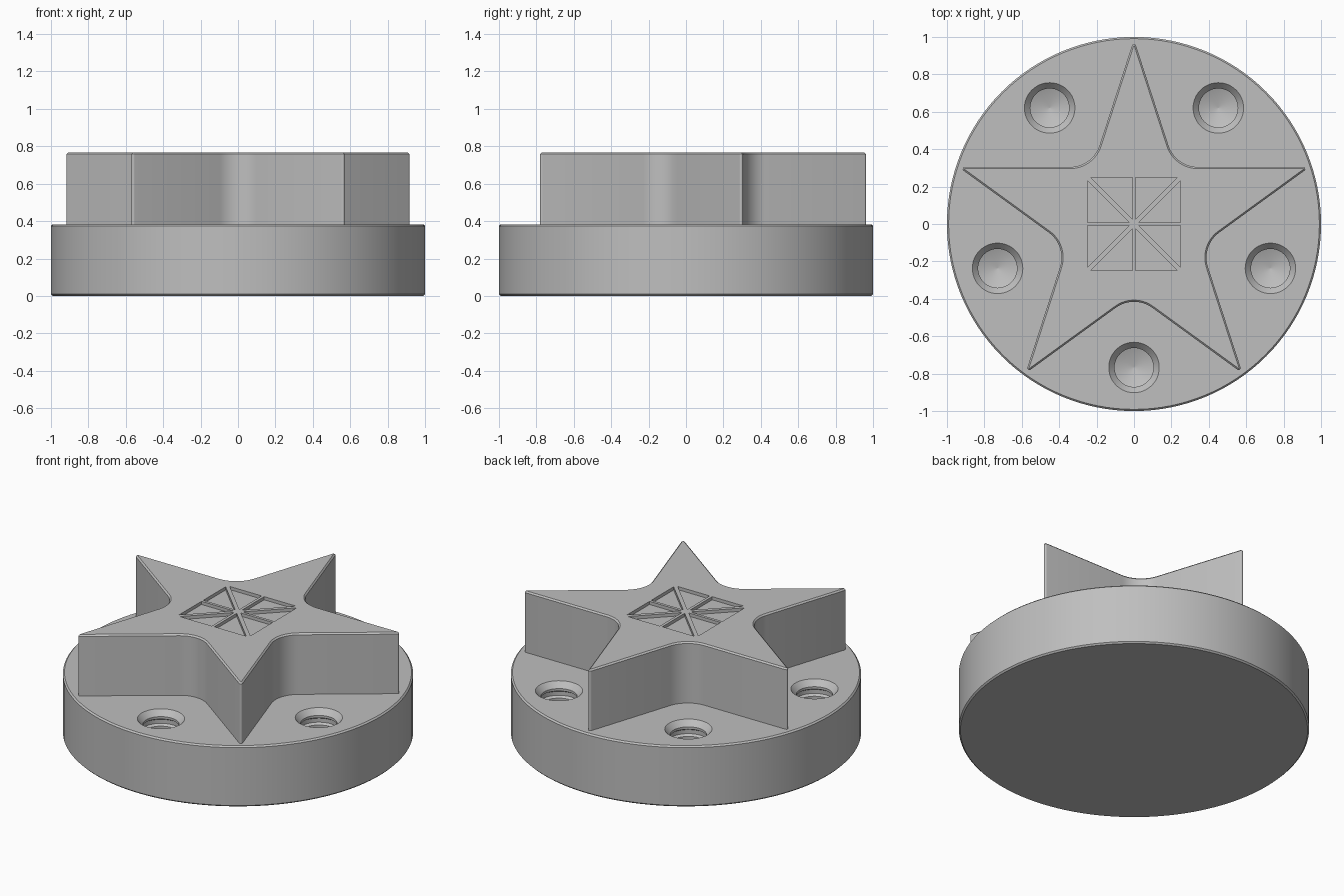
import bpy, bmesh
from math import sin, cos, tan, pi, radians
from mathutils import Vector, Matrix

cube = bpy.data.objects.get("Cube")
if cube:
    bpy.data.objects.remove(cube, do_unlink=True)

BASE_TOP, STAR_TOP = 0.383, 0.767
BEVEL = 0.009

metal = bpy.data.materials.new("plain grey")
grey = (0.52, 0.52, 0.52, 1)
metal.diffuse_color = grey
metal.use_nodes = True
metal.node_tree.nodes["Principled BSDF"].inputs["Base Color"].default_value = grey


def loft(bm, rings):
    """Skin a stack of equal-length closed rings and cap both ends."""
    loops = [[bm.verts.new(p) for p in ring] for ring in rings]
    n = len(loops[0])
    for a, b in zip(loops, loops[1:]):
        for i in range(n):
            j = (i + 1) % n
            bm.faces.new((a[i], a[j], b[j], b[i]))
    bm.faces.new(loops[0][::-1])
    bm.faces.new(loops[-1])


def circle(r, z, n, centre=(0, 0)):
    return [(centre[0] + r * cos(2 * pi * i / n), centre[1] + r * sin(2 * pi * i / n), z)
            for i in range(n)]


def finish(name, bm):
    bmesh.ops.recalc_face_normals(bm, faces=bm.faces)
    mesh = bpy.data.meshes.new(name)
    bm.to_mesh(mesh)
    bm.free()
    ob = bpy.data.objects.new(name, mesh)
    bpy.context.collection.objects.link(ob)
    mesh.materials.append(metal)
    return ob


def cut(ob, cutter):
    """Subtract the cutter, bake the result and drop the cutter."""
    mod = ob.modifiers.new("cut", 'BOOLEAN')
    mod.operation, mod.solver, mod.object = 'DIFFERENCE', 'EXACT', cutter
    deps = bpy.context.evaluated_depsgraph_get()
    mesh = bpy.data.meshes.new_from_object(ob.evaluated_get(deps))
    ob.modifiers.clear()
    ob.data = mesh
    bpy.data.objects.remove(cutter, do_unlink=True)


def smooth(ob):
    ob.data.shade_smooth()
    ob.data.set_sharp_from_angle(angle=radians(30))


def star_outline(z, inset=0.0):
    """Five-pointed star with rounded tips and wide fillets in the notches."""
    tip_r, notch_r = 0.011 - inset, 0.165 + inset
    outer = 0.987 - inset / sin(radians(18))
    inner = outer * cos(radians(72)) / cos(radians(36))
    tip_c = outer - tip_r / sin(radians(18))
    notch_c = inner + notch_r / sin(radians(54))
    pts = []
    for k in range(5):
        a = radians(90 + 72 * k)
        for i in range(7):
            t = a + radians(-72 + 24 * i)
            pts.append((tip_c * cos(a) + tip_r * cos(t), tip_c * sin(a) + tip_r * sin(t), z))
        b = a + radians(36)
        for i in range(13):
            t = b + pi + radians(36 - 6 * i)
            pts.append((notch_c * cos(b) + notch_r * cos(t),
                        notch_c * sin(b) + notch_r * sin(t), z))
    return pts


# Round base with chamfered rims
bm = bmesh.new()
loft(bm, [circle(r, z, 128) for r, z in ((1 - BEVEL, 0), (1, BEVEL),
                                         (1, BASE_TOP - BEVEL), (1 - BEVEL, BASE_TOP))])
base = finish("round_base", bm)

# Five countersunk blind holes, grooved inside, with conical floors
bm = bmesh.new()
profile = ((0.145, 0.01), (0.135, 0), (0.104, -0.035), (0.104, -0.05), (0.12, -0.06),
           (0.12, -0.085), (0.104, -0.095), (0.104, -0.15), (0.001, -0.19))
for k in range(5):
    a = radians(-90 + 72 * k)
    spot = (0.767 * cos(a), 0.767 * sin(a))
    loft(bm, [circle(r, BASE_TOP + z, 48, spot) for r, z in profile])
cut(base, finish("hole_cutter", bm))
smooth(base)

# Star block with a chamfered top edge
bm = bmesh.new()
loft(bm, [star_outline(BASE_TOP - 0.003), star_outline(STAR_TOP - BEVEL),
          star_outline(STAR_TOP, BEVEL)])
star = finish("star_block", bm)

# Eight shallow triangular pockets, leaving cross and diagonal ribs
bm = bmesh.new()
rib, slant, side = 0.009, 0.017, 0.248
triangle = ((rib, rib + slant), (side - slant, side), (rib, side))
for quarter in range(4):
    turn = Matrix.Rotation(quarter * pi / 2, 3, 'Z')
    for flip in (1, -1):
        loft(bm, [[turn @ Vector((flip * x, y, z)) for x, y in triangle]
                  for z in (STAR_TOP - 0.02, STAR_TOP + 0.02)])
cut(star, finish("pocket_cutter", bm))
smooth(star)
